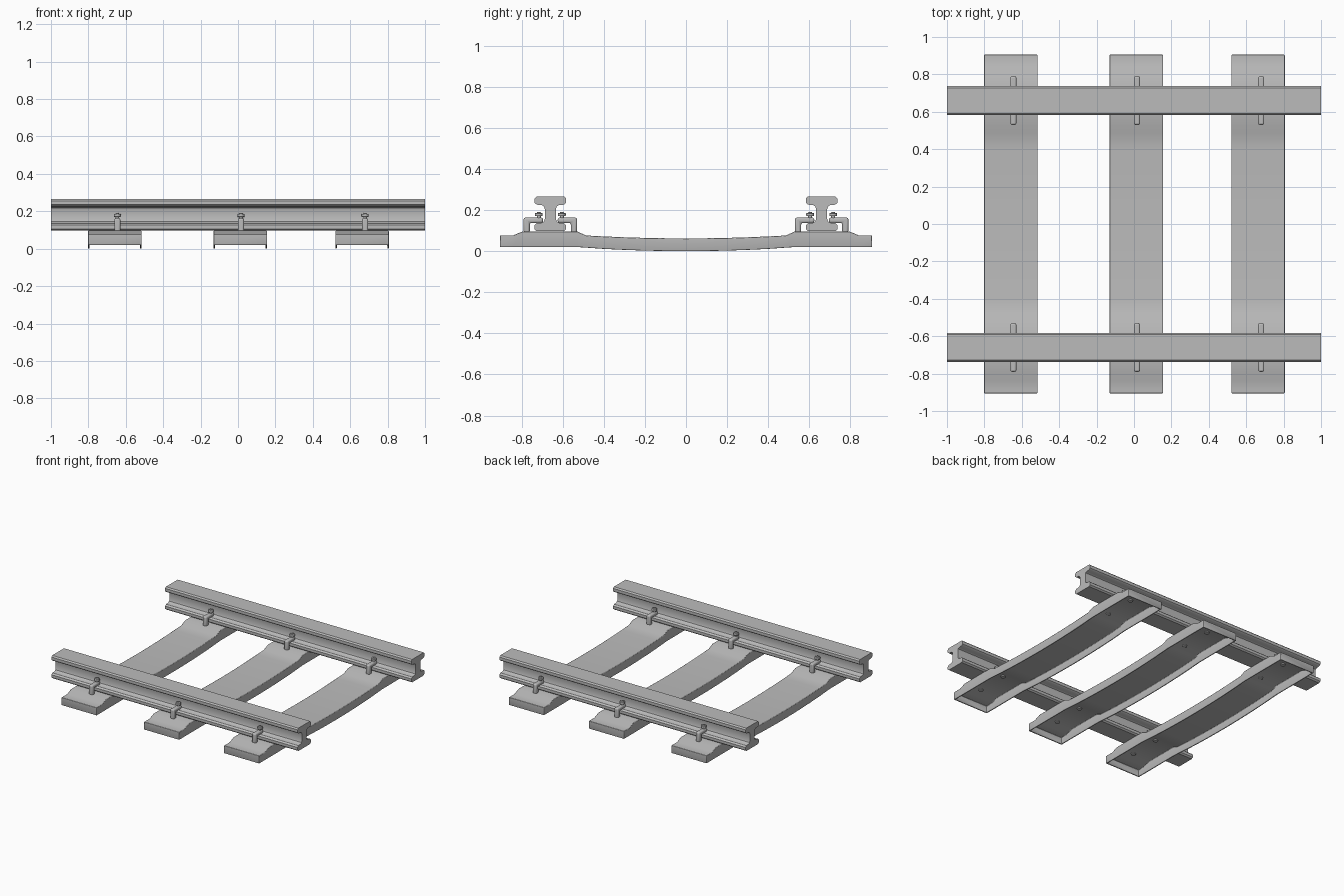
import bpy, bmesh, math
from mathutils import Matrix, Vector

cube = bpy.data.objects.get("Cube")
if cube:
    bpy.data.objects.remove(cube, do_unlink=True)

steel = bpy.data.materials.new("grey steel")
steel.use_nodes = True
grey = (0.5, 0.5, 0.5, 1)
steel.diffuse_color = grey
steel.node_tree.nodes["Principled BSDF"].inputs["Base Color"].default_value = grey

RAIL_Y = 0.66
SLEEPER_X = (-0.658, 0.013, 0.663)
CLIP_X = (-0.645, 0.016, 0.68)


def finish(bm, name, bevel=0, segments=2, shell=0):
    """Turn a bmesh into a shaded object with optional shell and bevel."""
    bmesh.ops.recalc_face_normals(bm, faces=bm.faces)
    mesh = bpy.data.meshes.new(name)
    bm.to_mesh(mesh)
    bm.free()
    mesh.materials.append(steel)
    ob = bpy.data.objects.new(name, mesh)
    bpy.context.collection.objects.link(ob)
    if shell:
        mod = ob.modifiers.new("shell", 'SOLIDIFY')
        mod.thickness, mod.offset, mod.use_even_offset = shell, -1, True
    if bevel:
        mod = ob.modifiers.new("soft edges", 'BEVEL')
        mod.width, mod.segments = bevel, segments
        mod.limit_method, mod.angle_limit = 'ANGLE', math.radians(40)
    bpy.ops.object.select_all(action='DESELECT')
    ob.select_set(True)
    bpy.context.view_layer.objects.active = ob
    bpy.ops.object.shade_smooth_by_angle(angle=math.radians(35))
    return ob


def extrude_profile(bm, points, x0, x1):
    """Sweep a closed (y, z) outline along x."""
    face = bm.faces.new([bm.verts.new((x0, y, z)) for y, z in points])
    out = bmesh.ops.extrude_face_region(bm, geom=[face])
    moved = [v for v in out["geom"] if isinstance(v, bmesh.types.BMVert)]
    bmesh.ops.translate(bm, verts=moved, vec=(x1 - x0, 0, 0))


def cylinder(bm, radius, x, y, z0, z1, sides=12):
    bmesh.ops.create_cone(bm, cap_ends=True, segments=sides, radius1=radius, radius2=radius,
                          depth=z1 - z0, matrix=Matrix.Translation((x, y, (z0 + z1) / 2)))


# Rails: I-section with rounded head and foot
HALF = [(0.066, 0.097), (0.077, 0.106), (0.077, 0.126), (0.066, 0.136), (0.042, 0.138),
        (0.031, 0.145), (0.027, 0.157), (0.027, 0.205), (0.031, 0.217), (0.042, 0.224),
        (0.066, 0.226), (0.077, 0.235), (0.077, 0.256), (0.068, 0.265)]
for side, label in ((-1, "front"), (1, "back")):
    bm = bmesh.new()
    outline = HALF + [(-y, z) for y, z in reversed(HALF)]
    extrude_profile(bm, [(y + side * RAIL_Y, z) for y, z in outline], -1, 1)
    finish(bm, label + "_rail")

# Sleepers: sagging pressed trough, open below, with raised rail seats
ENDS = [(0.905, 0.077, 0.02), (0.84, 0.077, 0.02), (0.795, 0.096, 0.02), (0.53, 0.096, 0.02),
        (0.485, 0.076, 0.017)]
SAG = [(y, 0.062 + 0.06 * y * y, 0.0 + 0.068 * y * y) for y in (0.4, 0.3, 0.2, 0.1)]
half = ENDS + SAG
stations = half + [(0, 0.062, 0)] + [(-y, t, b) for y, t, b in reversed(half)]
for i, cx in enumerate(SLEEPER_X):
    bm = bmesh.new()
    w = 0.143
    rows = [[bm.verts.new((cx + x, y, z)) for x, z in ((-w, b), (-w, t), (w, t), (w, b))]
            for y, t, b in stations]
    for a, b in zip(rows, rows[1:]):
        for k in range(3):
            bm.faces.new((a[k], a[k + 1], b[k + 1], b[k]))
    bm.faces.new(rows[0])
    bm.faces.new(rows[-1])
    finish(bm, f"sleeper_{i + 1}", bevel=0.003, shell=0.008)

# Rail clips: bent strap from sleeper to rail foot, nut on top, stud end below
STRAP = [(0.13, 0.09), (0.13, 0.163), (0.036, 0.163), (0.036, 0.137), (0.1, 0.137), (0.1, 0.09)]
for i, cx in enumerate(CLIP_X):
    for rail, label in ((-1, "front"), (1, "back")):
        for d in (-1, 1):
            place = "outer" if d == rail else "inner"
            name = f"{label}_{place}_{i + 1}"
            cy = rail * RAIL_Y
            bm = bmesh.new()
            extrude_profile(bm, [(cy + d * y, z) for y, z in STRAP], cx - 0.016, cx + 0.016)
            finish(bm, "clip_" + name, bevel=0.009, segments=3)
            bm = bmesh.new()
            y = cy + d * 0.056
            cylinder(bm, 0.01, cx, y, 0.15, 0.19)
            cylinder(bm, 0.019, cx, y, 0.17, 0.186)
            finish(bm, "nut_" + name, bevel=0.003)
            bm = bmesh.new()
            cylinder(bm, 0.016, cx, cy + d * 0.115, 0.08, 0.092)
            finish(bm, "stud_" + name)
